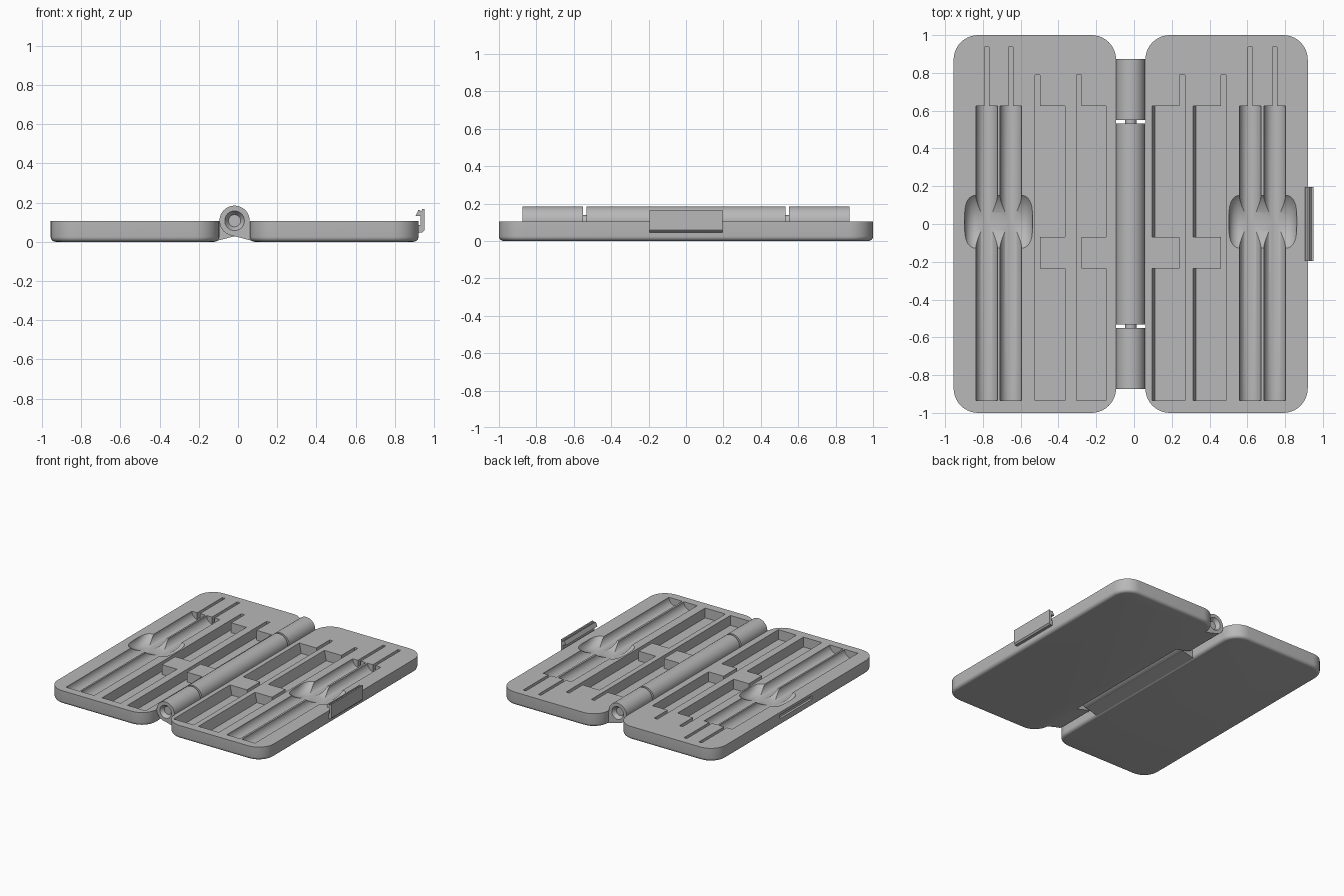
import bpy, bmesh, math
from mathutils import Vector

if "Cube" in bpy.data.objects:
    bpy.data.objects.remove(bpy.data.objects["Cube"])

grey = bpy.data.materials.new("grey plastic")
grey.diffuse_color = (0.48, 0.48, 0.48, 1)
grey.use_nodes = True
grey.node_tree.nodes["Principled BSDF"].inputs["Base Color"].default_value = grey.diffuse_color

TOP = 0.105            # tray rim height
AX, AZ = -0.0175, 0.107  # hinge axis


def add_object(name, bm):
    bmesh.ops.recalc_face_normals(bm, faces=bm.faces)
    me = bpy.data.meshes.new(name)
    bm.to_mesh(me)
    bm.free()
    me.materials.append(grey)
    ob = bpy.data.objects.new(name, me)
    bpy.context.collection.objects.link(ob)
    return ob


def loft(name, rings):
    """Closed skin through rings of equal length, capped at both ends."""
    bm = bmesh.new()
    rows = [[bm.verts.new(p) for p in r] for r in rings]
    n = len(rows[0])
    for a, b in zip(rows, rows[1:]):
        for i in range(n):
            j = (i + 1) % n
            bm.faces.new((a[i], a[j], b[j], b[i]))
    bm.faces.new(rows[0])
    bm.faces.new(rows[-1])
    return add_object(name, bm)


def prism_y(name, pts, y0, y1):
    return loft(name, [[(x, y, z) for x, z in pts] for y in (y0, y1)])


def box(name, x0, x1, y0, y1, z0, z1):
    return prism_y(name, [(x0, z0), (x1, z0), (x1, z1), (x0, z1)], y0, y1)


def lathe(name, profile, centre, axis, n=48):
    """Revolve (position, radius) pairs about the x or y axis."""
    cx, cy, cz = centre
    rings = []
    for t, r in profile:
        ring = []
        for i in range(n):
            a = 2 * math.pi * i / n
            u, v = r * math.cos(a), r * math.sin(a)
            ring.append((cx + t, cy + u, cz + v) if axis == "x"
                        else (cx + u, cy + t, cz + v))
        rings.append(ring)
    return loft(name, rings)


def cut(ob, cutter):
    m = ob.modifiers.new("cut", "BOOLEAN")
    m.operation, m.solver, m.object = "DIFFERENCE", "EXACT", cutter
    bpy.context.view_layer.objects.active = ob
    bpy.ops.object.modifier_apply(modifier=m.name)
    bpy.data.objects.remove(cutter)


def smooth(ob, deg=30):
    bpy.ops.object.select_all(action="DESELECT")
    ob.select_set(True)
    bpy.context.view_layer.objects.active = ob
    bpy.ops.object.shade_smooth_by_angle(angle=math.radians(deg))


def tray(name, x0, x1):
    """Rounded slab with a filleted bottom edge."""
    def ring(inset, z, rad=0.13, k=10):
        pts = []
        for q, (cx, cy) in enumerate([(x1 - rad, 1 - rad), (x0 + rad, 1 - rad),
                                      (x0 + rad, rad - 1), (x1 - rad, rad - 1)]):
            for i in range(k + 1):
                a = (q + i / k) * math.pi / 2
                pts.append((cx + (rad - inset) * math.cos(a),
                            cy + (rad - inset) * math.sin(a), z))
        return pts
    f = 0.025
    rings = []
    for i in range(6):
        a = i / 5 * math.pi / 2
        rings.append(ring(f * (1 - math.sin(a)), f * (1 - math.cos(a))))
    return loft(name, rings + [ring(0, TOP)])


def pocket(x0, x1, narrow_left, lean=0.0):
    """Two wide wells joined by a narrow slot running along one side."""
    w = 0.028
    a, b = (x0, x1) if narrow_left else (x1, x0)   # slot side, wide side
    s = a + w if narrow_left else a - w
    pts = [(a, -0.935), (b, -0.935), (b, -0.235), (s, -0.235), (s, -0.07),
           (b, -0.07), (b, 0.625), (s, 0.625), (s, 0.79), (a, 0.79)]
    low = [(x + (lean if x == b else 0), y, 0.028) for x, y in pts]
    rim = [(x, y, TOP) for x, y in pts]
    above = [(x, y, TOP + 0.05) for x, y in pts]
    return loft("pocket_cutter", [low, rim, above])


def scoop(cx):
    """Finger scoop: a wide drum with rounded ends dipping into the rim."""
    prof = []
    for i in range(9):
        a = i / 8 * math.pi / 2
        prof.append((0.122 + 0.058 * math.sin(a), 0.15 + 0.056 * math.cos(a)))
    prof = [(-t, r) for t, r in reversed(prof)] + prof
    return lathe("scoop_cutter", prof, (cx, 0.012, TOP + 0.151), "x", 96)


# trays with their channels, scoops and pockets
layout = [
    ("left_tray", -0.955, -0.095, [-0.78, -0.652], -0.717,
     [(-0.525, -0.365, True, 0), (-0.305, -0.147, True, 0)]),
    ("right_tray", 0.06, 0.92, [0.615, 0.745], 0.682,
     [(0.095, 0.27, False, 0.017), (0.312, 0.488, False, 0.017)]),
]
for name, x0, x1, channels, scoop_x, pockets in layout:
    t = tray(name, x0, x1)
    for cx in channels:
        cut(t, lathe("channel_cutter", [(-0.935, 0.0575), (0.625, 0.0575)],
                     (cx, 0, TOP), "y"))
        cut(t, box("slot_cutter", cx - 0.012, cx + 0.012, 0.6, 0.937,
                   TOP - 0.05, TOP + 0.05))
    cut(t, scoop(scoop_x))
    for p in pockets:
        cut(t, pocket(*p))
    if name == "left_tray":   # groove that receives the latch hook
        cut(t, box("groove_cutter", -1.0, -0.937, -0.2, 0.2, 0.055, 0.085))
    smooth(t)

# hinge barrels and the pins between them
R, r0, r1 = 0.077, 0.05, 0.031
centre = (AX, 0, AZ)
smooth(lathe("hinge_barrel_middle", [(-0.533, R), (0.533, R)], centre, "y"))
for side, s in (("front", -1), ("back", 1)):
    prof = [(0.55, R), (0.873, R), (0.873, r0), (0.845, r1)]
    smooth(lathe("hinge_barrel_" + side, [(s * t, r) for t, r in prof],
                 centre, "y"))
    smooth(lathe("hinge_pin_" + side, [(s * 0.52, r1), (s * 0.56, r1)],
                 centre, "y"))

# arms joining the barrels to the trays
arm = [(0.09, 0.0), (-0.03, 0.0315), (0.005, 0.045), (0.048, 0.1), (0.09, 0.1)]
mirrored = [(2 * AX - x, z) for x, z in arm]
prism_y("hinge_arm_front", arm, -0.873, -0.55)
prism_y("hinge_arm_back", arm, 0.55, 0.873)
prism_y("hinge_arm_middle", mirrored, -0.533, 0.533)

# latch with hook on the outer edge
latch = [(0.915, 0.045), (0.94, 0.047), (0.95, 0.058), (0.95, 0.166),
         (0.939, 0.166), (0.933, 0.15), (0.928, 0.163), (0.92, 0.163),
         (0.905, 0.132), (0.931, 0.13), (0.931, 0.085), (0.915, 0.085)]
prism_y("latch", latch, -0.195, 0.195)
